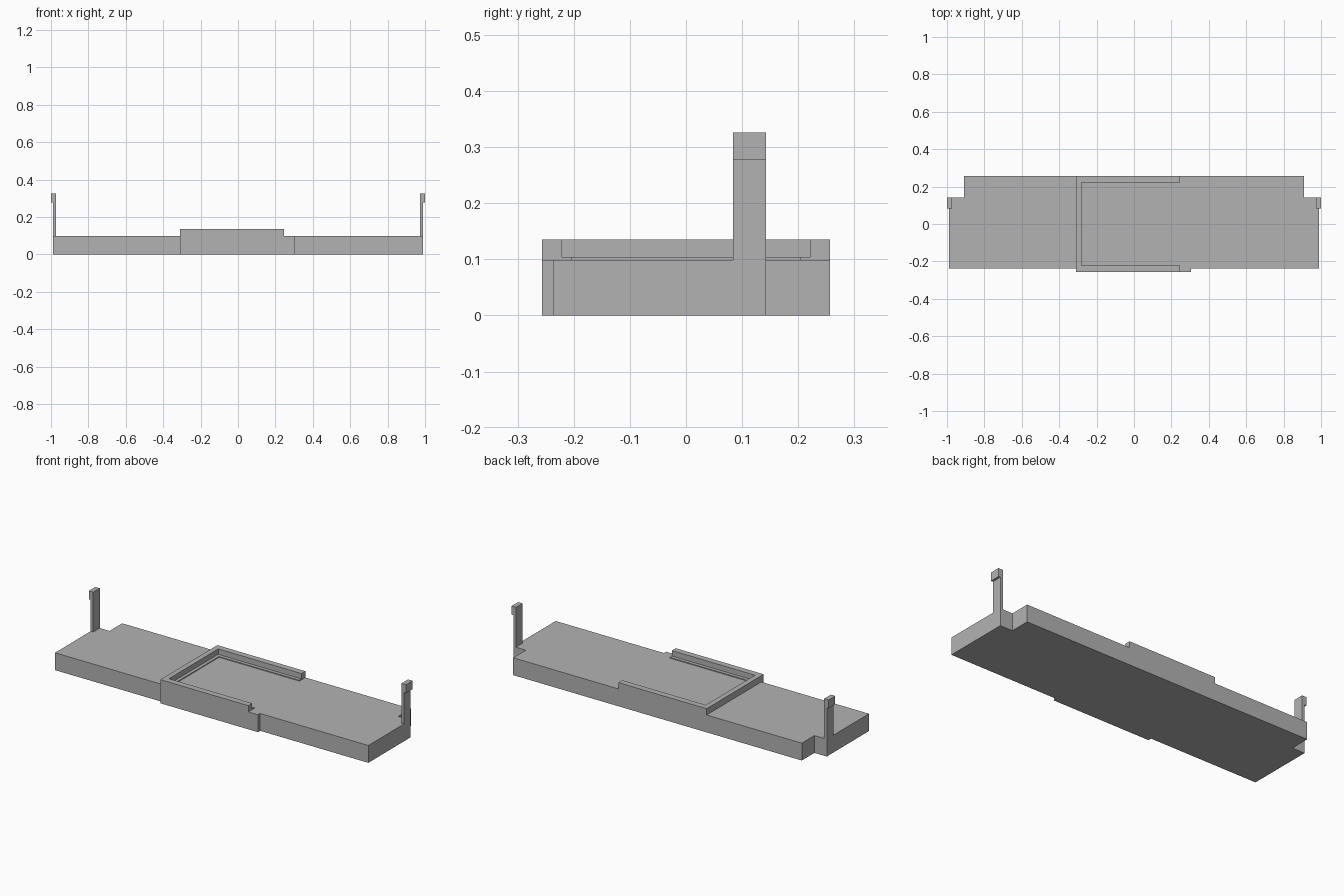
import bpy, bmesh

if "Cube" in bpy.data.objects:
    bpy.data.objects.remove(bpy.data.objects["Cube"])

grey = bpy.data.materials.new("plain grey")
grey.diffuse_color = (0.45, 0.45, 0.45, 1)
grey.use_nodes = True
grey.node_tree.nodes["Principled BSDF"].inputs["Base Color"].default_value = grey.diffuse_color


def extrude(name, outline, z0, z1):
    """Closed prism from an xy outline."""
    bm = bmesh.new()
    face = bm.faces.new([bm.verts.new((x, y, z0)) for x, y in outline])
    top = bmesh.ops.extrude_face_region(bm, geom=[face])["geom"]
    verts = [v for v in top if isinstance(v, bmesh.types.BMVert)]
    bmesh.ops.translate(bm, vec=(0, 0, z1 - z0), verts=verts)
    bmesh.ops.recalc_face_normals(bm, faces=bm.faces)
    mesh = bpy.data.meshes.new(name)
    bm.to_mesh(mesh)
    bm.free()
    mesh.materials.append(grey)
    obj = bpy.data.objects.new(name, mesh)
    bpy.context.collection.objects.link(obj)
    return obj


def u_shape(x0, x1, outer, left, side):
    """Three-sided border, open towards +x."""
    return [(x0, -outer), (x1, -outer), (x1, -side), (left, -side),
            (left, side), (x1, side), (x1, outer), (x0, outer)]


BASE, RIM = 0.099, 0.135

# Slab with notched rear corners and a shallow bulge in the front edge
extrude("base_slab", [
    (-0.988, -0.237), (-0.31, -0.237), (-0.31, -0.257), (0.305, -0.257),
    (0.305, -0.237), (0.988, -0.237), (0.988, 0.143), (0.91, 0.143),
    (0.91, 0.257), (-0.91, 0.257), (-0.91, 0.143), (-0.988, 0.143)], 0, BASE)

# Raised border around the recess, with a thin ledge at its foot
extrude("rim", u_shape(-0.31, 0.245, 0.257, -0.28, 0.222), BASE, RIM)
extrude("rim_ledge", u_shape(-0.28, 0.245, 0.222, -0.262, 0.203), BASE, 0.104)

# Upright clips with outward hooks
for side, s in (("left", -1), ("right", 1)):
    for part, outer, z0, z1 in (("stem", 0.988, BASE, 0.278), ("hook", 1.0, 0.278, 0.326)):
        extrude(f"{side}_clip_{part}",
                [(s * 0.972, 0.084), (s * outer, 0.084),
                 (s * outer, 0.143), (s * 0.972, 0.143)], z0, z1)
